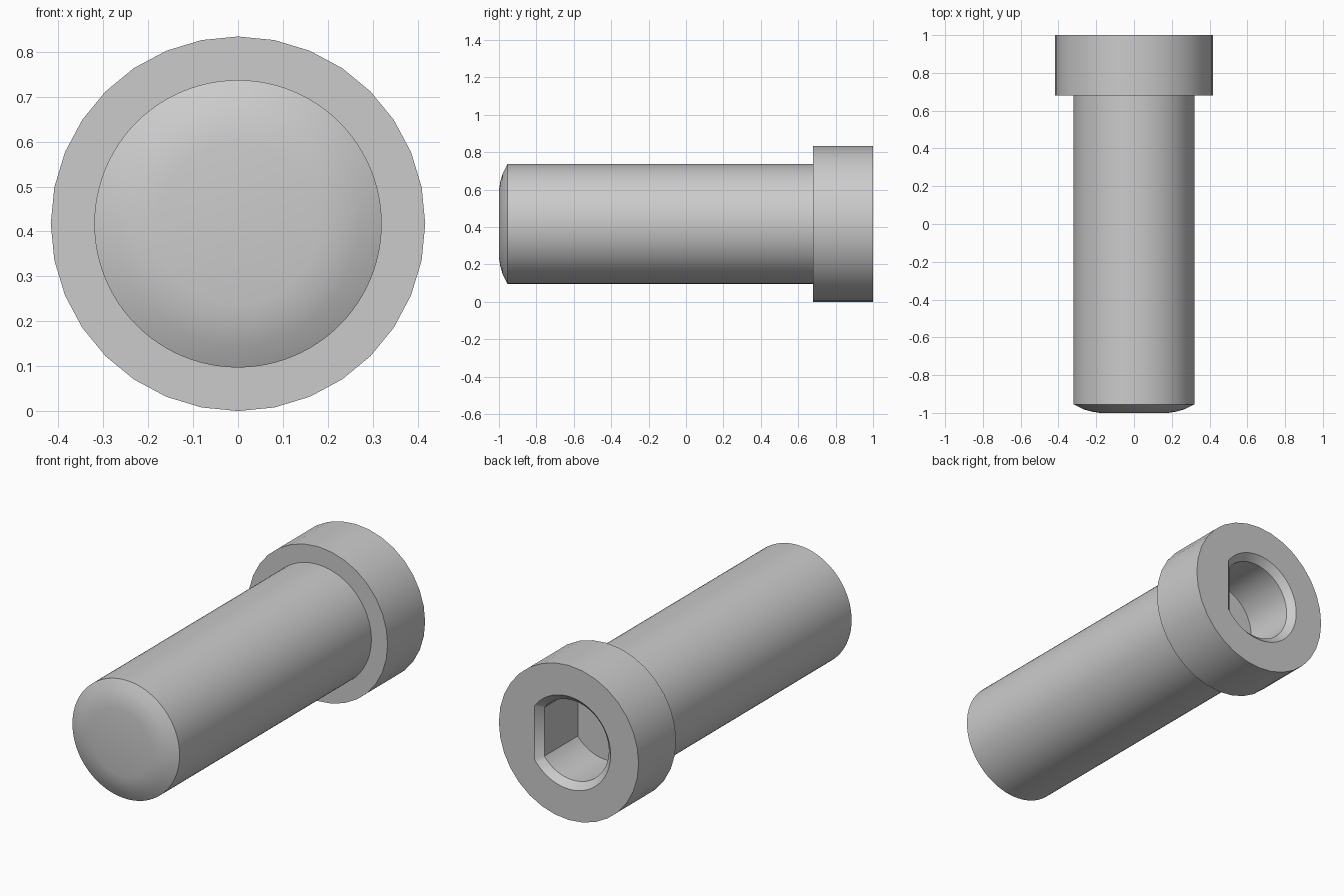
import bpy, bmesh, math

cube = bpy.data.objects.get("Cube")
if cube:
    bpy.data.objects.remove(cube, do_unlink=True)

AXIS_Z = 0.417      # height of the centre line
SHAFT_SIDES, COLLAR_SIDES, SOCKET_SIDES = 96, 32, 64

grey = bpy.data.materials.new("plain grey")
grey.use_nodes = True
colour = (0.6, 0.6, 0.6, 1)
grey.diffuse_color = colour
grey.node_tree.nodes["Principled BSDF"].inputs["Base Color"].default_value = colour

bm = bmesh.new()


def ring(points, y):
    """Closed loop of edges from (x, z) points around the centre line."""
    verts = [bm.verts.new((x, y, AXIS_Z + z)) for x, z in points]
    edges = [bm.edges.new((verts[i - 1], verts[i])) for i in range(len(verts))]
    return verts, edges


def circle(radius, sides):
    return [(radius * math.sin(math.tau * i / sides),
             radius * math.cos(math.tau * i / sides)) for i in range(sides)]


def d_shape(radius, flat):
    """Circle cut off by a flat on the +x side."""
    start = math.acos(flat / radius)
    sweep = math.tau - 2 * start
    angles = [start + sweep * i / (SOCKET_SIDES - 1) for i in range(SOCKET_SIDES)]
    return [(radius * math.cos(a), -radius * math.sin(a)) for a in angles]


# Domed tip and shaft
tip_profile = [(0.18, -1.0), (0.225, -0.993), (0.27, -0.98), (0.32, -0.955), (0.32, 0.68)]
rings = [ring(circle(r, SHAFT_SIDES), y) for r, y in tip_profile]

# Collar
rings += [ring(circle(AXIS_Z, COLLAR_SIDES), y) for y in (0.68, 1.0)]

# D-shaped socket with a chamfered mouth
rings += [ring(d_shape(r, flat), y) for r, flat, y in
          [(0.25, 0.205, 1.0), (0.215, 0.17, 0.965), (0.215, 0.17, -0.5)]]

# Skin the rings and close both ends
for a, b in zip(rings, rings[1:]):
    bmesh.ops.bridge_loops(bm, edges=a[1] + b[1])
bm.faces.new(rings[0][0])
bm.faces.new(rings[-1][0])
bmesh.ops.recalc_face_normals(bm, faces=bm.faces)

mesh = bpy.data.meshes.new("flanged_pin")
bm.to_mesh(mesh)
bm.free()
mesh.materials.append(grey)
pin = bpy.data.objects.new("flanged_pin", mesh)
bpy.context.collection.objects.link(pin)

bpy.ops.object.select_all(action="DESELECT")
pin.select_set(True)
bpy.context.view_layer.objects.active = pin
bpy.ops.object.shade_smooth_by_angle(angle=math.radians(30))
